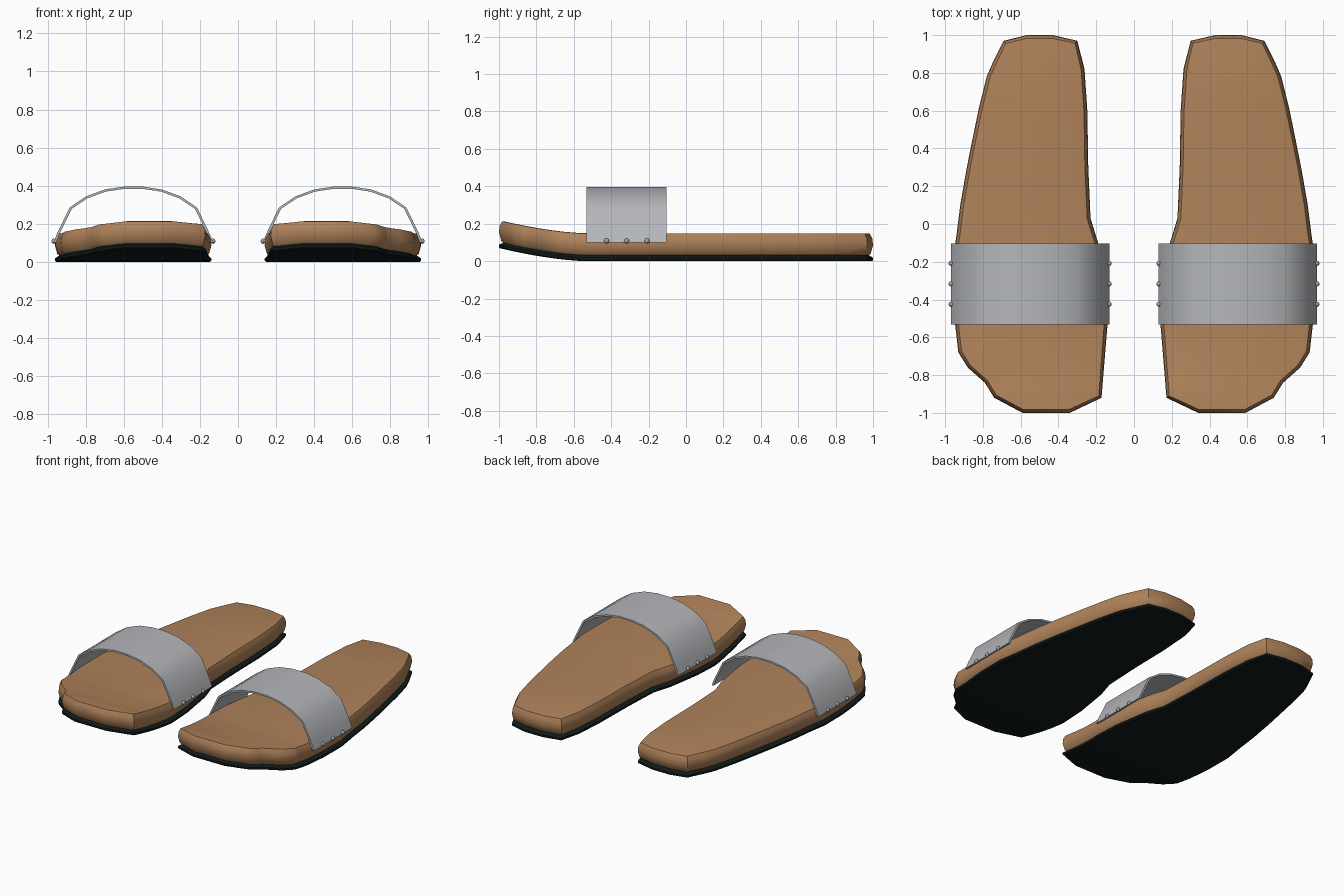
import bpy, bmesh, math
from mathutils import Vector, Matrix

if "Cube" in bpy.data.objects:
    bpy.data.objects.remove(bpy.data.objects["Cube"])


def material(name, rgb):
    m = bpy.data.materials.new(name)
    m.diffuse_color = (*rgb, 1)
    m.use_nodes = True
    m.node_tree.nodes["Principled BSDF"].inputs["Base Color"].default_value = m.diffuse_color
    return m


TAN = material("tan leather", (0.43, 0.225, 0.103))
BLACK = material("black rubber", (0.006, 0.011, 0.011))
GREY = material("grey strap", (0.46, 0.47, 0.49))
STEEL = material("steel studs", (0.36, 0.38, 0.42))

# Outline of one sandal seen from above, counterclockwise from the toe
OUTLINE = [(0.34, -1.0), (0.59, -1.0), (0.74, -0.92), (0.79, -0.84), (0.88, -0.76),
           (0.93, -0.68), (0.945, -0.55), (0.96, -0.4), (0.962, -0.2), (0.94, -0.06),
           (0.92, 0.1), (0.885, 0.3), (0.855, 0.45), (0.82, 0.62), (0.78, 0.78),
           (0.75, 0.85), (0.69, 0.97), (0.57, 1.0), (0.43, 1.0), (0.30, 0.97),
           (0.262, 0.82), (0.247, 0.6), (0.242, 0.3), (0.23, 0.03), (0.19, -0.1),
           (0.15, -0.35), (0.14, -0.53), (0.172, -0.92)]


def inset(points, d):
    out = []
    for i, p in enumerate(points):
        p = Vector(p)
        a = (p - Vector(points[i - 1])).normalized()
        b = (Vector(points[(i + 1) % len(points)]) - p).normalized()
        t = (a + b).normalized()
        out.append(p - Vector((t.y, -t.x)) * d)
    return out


def finish(name, bm, mat, angle=35):
    bmesh.ops.recalc_face_normals(bm, faces=bm.faces[:])
    me = bpy.data.meshes.new(name)
    bm.to_mesh(me)
    bm.free()
    me.materials.append(mat)
    ob = bpy.data.objects.new(name, me)
    bpy.context.collection.objects.link(ob)
    bpy.ops.object.select_all(action='DESELECT')
    ob.select_set(True)
    bpy.context.view_layer.objects.active = ob
    bpy.ops.object.shade_smooth_by_angle(angle=math.radians(angle))
    # second sandal is the mirror image
    ob.modifiers.new("pair", 'MIRROR').use_axis = (True, False, False)
    return ob


def sole_layer(name, profile, mat):
    """Loft the outline through (inset, z) rings, then curl the toe up."""
    bm = bmesh.new()
    rings = [[bm.verts.new((p.x, p.y, z)) for p in inset(OUTLINE, d)] for d, z in profile]
    n = len(OUTLINE)
    for a, b in zip(rings, rings[1:]):
        for i in range(n):
            j = (i + 1) % n
            bm.faces.new((a[i], a[j], b[j], b[i]))
    bm.faces.new(rings[0][::-1])
    bm.faces.new(rings[-1])
    for y in (-0.93, -0.86, -0.79, -0.72, -0.65, -0.58, -0.1, 0.4):
        bmesh.ops.bisect_plane(bm, geom=bm.verts[:] + bm.edges[:] + bm.faces[:],
                               plane_co=(0, y, 0), plane_no=(0, 1, 0))
    for v in bm.verts:
        v.co.z += 0.07 * (max(0, -0.53 - v.co.y) / 0.47) ** 1.6
    return finish(name, bm, mat)


sole_layer("footbed", [(0.025, 0.03), (0.012, 0.042), (0.0, 0.085), (0.004, 0.12),
                       (0.018, 0.147), (0.026, 0.149)], TAN)
sole_layer("outsole", [(0.006, 0.0), (0.0, 0.006), (0.0, 0.018), (0.022, 0.032)], BLACK)

# Arched strap: a thin band swept along y
half = [(0.42, 0.10), (0.40, 0.15), (0.335, 0.285), (0.25, 0.343), (0.15, 0.38), (0.05, 0.395)]
outer = [(0.55 - x, z) for x, z in half] + [(0.55 + x, z) for x, z in half[::-1]]
inner = [(0.55 + (x - 0.55) * 0.968, 0.10 + (z - 0.10) * 0.96) for x, z in outer]
bm = bmesh.new()
front, back = ([[bm.verts.new((x, y, z)) for x, z in line] for line in (outer, inner)]
               for y in (-0.532, -0.103))
last = len(outer) - 1
for i in range(last):
    j = i + 1
    bm.faces.new((front[0][i], front[0][j], back[0][j], back[0][i]))
    bm.faces.new((front[1][i], front[1][j], back[1][j], back[1][i]))
    bm.faces.new((front[0][i], front[0][j], front[1][j], front[1][i]))
    bm.faces.new((back[0][i], back[0][j], back[1][j], back[1][i]))
for i in (0, last):
    bm.faces.new((front[0][i], front[1][i], back[1][i], back[0][i]))
finish("strap", bm, GREY, 40)

# Three studs on each end of the strap
bm = bmesh.new()
for x in (0.132, 0.968):
    for y in (-0.425, -0.317, -0.208):
        bmesh.ops.create_uvsphere(bm, u_segments=10, v_segments=6, radius=0.014,
                                  matrix=Matrix.Translation((x, y, 0.108)))
finish("studs", bm, STEEL, 60)
